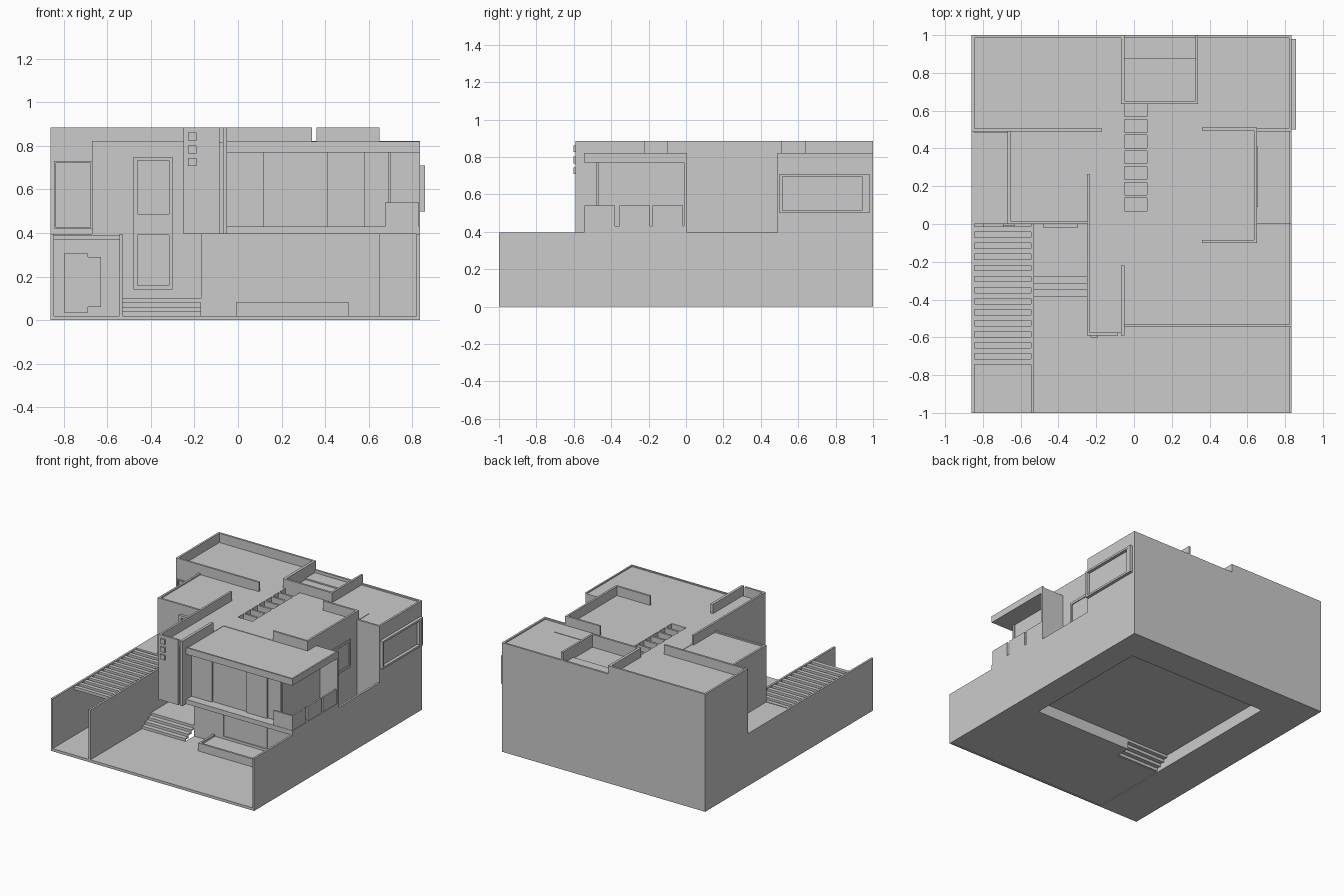
import bpy


def box(name, x0, x1, y0, y1, z0, z1):
    v = [(x, y, z) for z in (z0, z1) for x, y in ((x0, y0), (x1, y0), (x1, y1), (x0, y1))]
    f = [(3, 2, 1, 0), (4, 5, 6, 7)] + [(i, (i + 1) % 4, (i + 1) % 4 + 4, i + 4) for i in range(4)]
    me = bpy.data.meshes.new(name)
    me.from_pydata(v, [], f)
    ob = bpy.data.objects.new(name, me)
    bpy.context.collection.objects.link(ob)
    return ob


def frame(name, axis, a0, a1, z0, z1, d0, d1, t=0.018):
    # Rectangular window frame; axis "x" runs along x, axis "y" runs along y
    for p, q, r, s in ((a0, a1, z0, z0 + t), (a0, a1, z1 - t, z1),
                       (a0, a0 + t, z0 + t, z1 - t), (a1 - t, a1, z0 + t, z1 - t)):
        if axis == "x":
            box(name, p, q, d0, d1, r, s)
        else:
            box(name, d0, d1, p, q, r, s)


L, R, T = -0.86, 0.835, 0.015
WALL, ROOF, TOP = 0.395, 0.815, 0.885

# Ground and boundary walls, the yard left open below the entry steps
box("passage_floor", L, -0.53, -1, 0, 0, 0.02)
box("front_yard", -0.53, R, -1, -0.385, 0.005, 0.02)
box("side_yard", -0.17, R, -0.385, -0.28, 0.005, 0.02)
box("alley_floor", 0.65, R, -0.28, 0.49, 0.005, 0.02)
box("left_boundary_wall", L, L + T, -1, 0, 0, WALL)
box("right_boundary_wall", R - T, R, -1, 0.49, 0, WALL)
box("yard_front_edge", L, R, -1, -0.99, 0, 0.02)
box("passage_wall", -0.545, -0.53, -1, 0, 0, WALL)

# Slatted pergola over the side passage, with doors behind it
for i in range(13):
    y = -0.745 + i * 0.0585
    box("pergola_slat", L + T, -0.545, y, y + 0.03, 0.367, 0.39)
box("passage_door", -0.80, -0.69, -0.012, 0, 0.035, 0.305)
box("passage_side_door", -0.69, -0.63, -0.008, 0, 0.06, 0.29)

# Ground storey, raised above an open underside
box("ground_left_rooms", L, -0.53, 0, 0.75, 0, WALL)
box("ground_back_rooms", L, R, 0.75, 1, 0, WALL)
box("ground_right_rooms", 0.65, R, 0.49, 0.75, 0, WALL)
box("ground_hall", -0.53, -0.17, 0, 0.75, 0.09, WALL)
box("ground_living_room", -0.17, 0.65, -0.27, 0.75, 0.09, WALL)
box("front_skirt", -0.17, 0.65, -0.28, -0.27, 0.005, WALL)
box("right_skirt", 0.64, 0.65, -0.28, 0.75, 0.005, 0.1)
box("entry_floor", -0.53, -0.17, -0.28, 0, 0.09, 0.1)

# Entry steps as thin treads and risers
for i in range(4):
    y, z = -0.385 + i * 0.035, 0.02 + i * 0.02
    box("entry_riser", -0.53, -0.17, y, y + 0.006, z - 0.01, z + 0.02)
    box("entry_tread", -0.53, -0.17, y, y + 0.041, z + 0.012, z + 0.02)
frame("living_window_frame", "x", 0.07, 0.44, 0.08, 0.335, -0.286, -0.28, 0.008)

# Low planter in front of the living room
box("planter_front", -0.01, 0.51, -0.46, -0.445, 0.02, 0.08)
for x in (-0.01, 0.495):
    box("planter_side", x, x + T, -0.445, -0.28, 0.02, 0.08)
box("planter_soil", -0.01, 0.51, -0.445, -0.28, 0.02, 0.065)

# Upper storey volumes
box("upper_back_left", L, -0.05, 0.49, 1, WALL, ROOF)
box("upper_back_right", 0.34, R, 0.49, 1, WALL, 0.812)
box("upper_back_middle", -0.05, 0.34, 0.64, 0.985, WALL, 0.79)
box("upper_back_middle_step", -0.05, 0.34, 0.875, 0.985, 0.79, 0.80)
box("upper_left_room", -0.67, -0.235, 0, 0.49, WALL, 0.812)
hall = box("upper_hall", -0.235, 0.65, -0.1, 0.64, WALL, ROOF)
box("stair_hall", -0.235, -0.05, -0.575, -0.1, WALL, ROOF)

# Row of roof skylight openings
for i in range(7):
    y = 0.07 + i * 0.083
    cut = box("skylight_cutter", -0.05, 0.07, y, y + 0.068, 0.765, 0.9)
    cut.hide_render = True
    cut.hide_set(True)
    m = hall.modifiers.new("skylight", "BOOLEAN")
    m.object, m.operation, m.solver = cut, "DIFFERENCE", "EXACT"

# Parapets
for a in ((L, L + T, 0.49, 1, ROOF, TOP), (L, -0.05, 0.985, 1, ROOF, TOP),
          (-0.07, -0.05, 0.635, 1, ROOF, TOP), (L, -0.17, 0.49, 0.505, ROOF, TOP),
          (-0.05, 0.34, 0.635, 0.65, 0.79, TOP), (0.325, 0.34, 0.635, 1, 0.79, TOP),
          (0.36, 0.65, 0.495, 0.51, 0.80, TOP), (0.635, 0.65, -0.1, 0.51, ROOF, TOP),
          (0.36, 0.65, -0.1, -0.085, ROOF, TOP), (-0.05, R, 0.985, 1, WALL, 0.822),
          (R - T, R, 0.49, 1, WALL, 0.822), (0.65, R, 0.49, 0.505, WALL, 0.822),
          (-0.67, -0.655, 0, 0.49, 0.80, 0.822), (-0.67, -0.25, 0, 0.015, 0.80, 0.822)):
    box("parapet", *a)

# Entrance tower fins with square lamps
box("tower_left_fin", -0.25, -0.235, -0.59, 0.265, WALL, TOP)
box("tower_front_fin", -0.25, -0.085, -0.59, -0.575, WALL, TOP)
box("tower_right_fin", -0.07, -0.05, -0.59, -0.22, WALL, TOP)
for z in (0.708, 0.766, 0.826):
    box("wall_lamp", -0.23, -0.19, -0.602, -0.59, z, z + 0.036)

# Front glazed room between floor and roof slabs
box("room_floor_slab", -0.05, R, -0.545, 0, WALL, 0.43)
box("room_roof_slab", -0.05, R, -0.545, 0.005, 0.77, 0.812)
box("roof_front_rim", -0.05, R, -0.545, -0.533, 0.812, 0.82)
box("roof_side_rim", R - 0.012, R, -0.533, 0.005, 0.812, 0.82)
box("glazed_room", -0.05, 0.69, -0.47, 0, 0.43, 0.77)
for x0, x1 in ((-0.05, 0.12), (0.41, 0.58)):
    box("front_glass_panel", x0, x1, -0.482, -0.47, 0.43, 0.77)
box("corner_mullion", 0.688, 0.70, -0.482, -0.465, 0.43, 0.77)

# Balcony panels
box("balcony_front_panel", 0.675, R - 0.003, -0.542, -0.53, 0.43, 0.54)
for y in (-0.542, -0.355, -0.178):
    box("balcony_side_panel", R - T, R - 0.003, y, y + 0.162, 0.43, 0.54)
box("balcony_end_wall", 0.65, R, -0.01, 0.005, WALL, 0.77)

# Projecting windows
frame("back_room_window_frame", "y", 0.5, 0.98, 0.5, 0.71, R, 0.858, 0.015)
box("back_room_window_jamb", R, 0.856, 0.94, 0.966, 0.515, 0.695)
frame("alley_window_frame", "y", 0.09, 0.41, 0.5, 0.71, 0.65, 0.657)
frame("entry_window_frame", "x", -0.48, -0.30, 0.14, 0.75, -0.02, 0)
box("entry_window_panel", -0.462, -0.318, -0.018, 0, 0.39, 0.487)
frame("left_room_window_frame", "x", -0.845, -0.67, 0.42, 0.73, 0.482, 0.49, 0.008)
